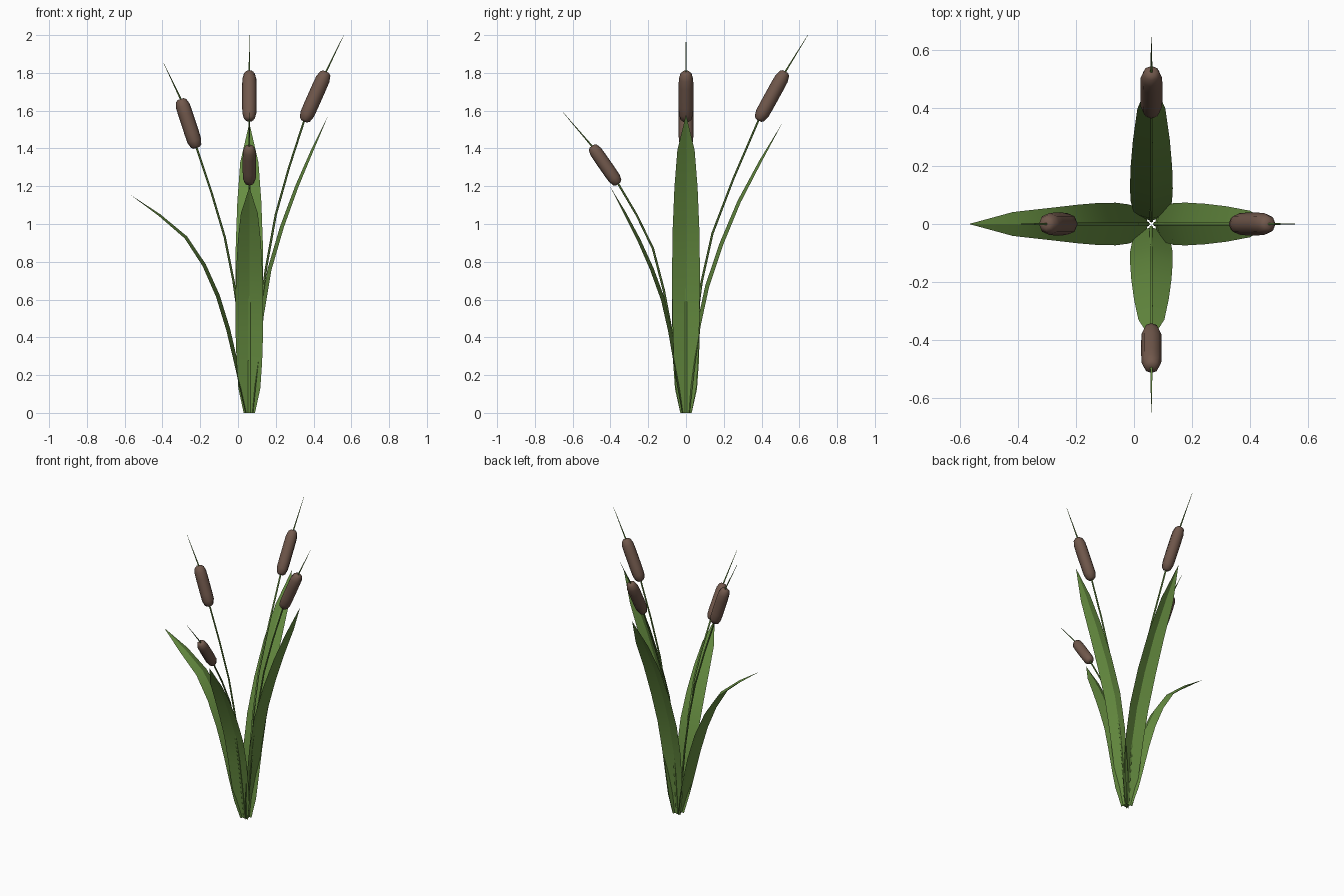
import bpy, bmesh, math
from mathutils import Vector

if "Cube" in bpy.data.objects:
    bpy.data.objects.remove(bpy.data.objects["Cube"])

CX = 0.06  # the clump grows from this x position


def material(name, rgb):
    m = bpy.data.materials.new(name)
    m.diffuse_color = (*rgb, 1)
    m.use_nodes = True
    m.node_tree.nodes["Principled BSDF"].inputs["Base Color"].default_value = m.diffuse_color
    return m


GREEN = material("leaf green", (0.135, 0.27, 0.053))
BROWN = material("seed head brown", (0.165, 0.098, 0.072))


def finish(bm, name, mat, angle):
    me = bpy.data.meshes.new(name)
    bm.to_mesh(me)
    bm.free()
    me.materials.append(mat)
    ob = bpy.data.objects.new(name, me)
    bpy.context.collection.objects.link(ob)
    bpy.ops.object.select_all(action='DESELECT')
    bpy.context.view_layer.objects.active = ob
    ob.select_set(True)
    bpy.ops.object.shade_smooth_by_angle(angle=math.radians(angle))


def place(d, r, z, s=0.0):
    """Point r outward along d, s sideways, z up."""
    return Vector((CX + d[0] * r - d[1] * s, d[1] * r + d[0] * s, max(z, 0)))


def spline(points, steps=2):
    """Smooth curve through a few (outward, height) points."""
    p = [Vector(q) for q in points]
    p = [2 * p[0] - p[1]] + p + [2 * p[-1] - p[-2]]
    out = []
    for a, b, c, e in zip(p, p[1:], p[2:], p[3:]):
        for i in range(steps):
            t = i / steps
            out.append(b + (c - a) * t / 2 + (2 * a - 5 * b + 4 * c - e) * t * t / 2
                       + (3 * b - a - 3 * c + e) * t ** 3 / 2)
    return out + [p[-2]]


def tangents(path):
    n = len(path)
    return [(path[min(i + 1, n - 1)] - path[max(i - 1, 0)]).normalized() for i in range(n)]


def tube(name, d, path, radii, sides, mat, angle):
    """Round tube along an (outward, height) path."""
    bm = bmesh.new()
    rings = []
    for (r, z), t, rad in zip(path, tangents(path), radii):
        ring = []
        for k in range(sides):
            a = 2 * math.pi * k / sides
            u, s = rad * math.cos(a), rad * math.sin(a)
            ring.append(bm.verts.new(place(d, r + t.y * u, z - t.x * u, s)))
        rings.append(ring)
    for a, b in zip(rings, rings[1:]):
        for k in range(sides):
            j = (k + 1) % sides
            bm.faces.new((a[k], a[j], b[j], b[k]))
    bm.faces.new(rings[0][::-1])
    bm.faces.new(rings[-1])
    bmesh.ops.recalc_face_normals(bm, faces=bm.faces)
    finish(bm, name, mat, angle)


def leaf(name, d, path):
    """Blade folded along its midrib, edges bent outward, pointed tip."""
    bm = bmesh.new()
    rows = []
    for (r, z), t in zip(path, tangents(path)):
        f = z / path[-1].y
        w = min(0.03 + 0.3 * f, 0.074 * math.sqrt(max(0, 1 - ((f - 0.45) / 0.55) ** 2)))
        row = []
        for side in (-1, 0, 1):
            u = w * (0.17 if side else -0.12)
            row.append(bm.verts.new(place(d, r + t.y * u, z - t.x * u, side * w)))
        rows.append(row)
    for a, b in zip(rows, rows[1:]):
        for k in (0, 1):
            bm.faces.new((a[k], a[k + 1], b[k + 1], b[k]))
    bmesh.ops.remove_doubles(bm, verts=bm.verts, dist=0.0005)
    finish(bm, name, GREEN, 27)


# side: direction, leaf path, stalk path up to the head, head top, tip, head radius
PLANTS = {
    "right": ((1, 0), [(.04, .3), (.105, .76), (.25, 1.2), (.42, 1.58)],
              [(.05, .48), (.14, 1.05), (.288, 1.54)], (.408, 1.81), (.5, 2), .039),
    "left": ((-1, 0), [(.07, .27), (.165, .62), (.335, .93), (.63, 1.155)],
             [(.05, .46), (.13, .93), (.278, 1.4)], (.365, 1.665), (.455, 1.855), .039),
    "back": ((0, 1), [(.04, .28), (.11, .67), (.28, 1.12), (.51, 1.535)],
             [(.05, .45), (.14, .95), (.382, 1.545)], (.528, 1.81), (.645, 2), .038),
    "front": ((0, -1), [(.055, .27), (.12, .6), (.25, .92), (.4, 1.195)],
              [(.075, .42), (.175, .87), (.357, 1.21)], (.5, 1.415), (.65, 1.59), .035),
}

for side, (d, blade, stem, top, tip, rad) in PLANTS.items():
    leaf(side + "_leaf", d, spline([(.015, 0)] + blade))

    # stalk runs through the head and ends in a thin spike
    path = spline([(.012, 0)] + stem)
    radii = [.007 - .002 * i / len(path) for i in range(len(path))] + [.0045, .0008]
    tube(side + "_stalk", d, path + [Vector(top), Vector(tip)], radii, 6, GREEN, 60)

    # brown seed head with rounded ends
    a, b = Vector(stem[-1]), Vector(top)
    fr = [.5 - .488 * math.cos(math.pi * i / 8) for i in range(9)]
    tube(side + "_seed_head", d, [a.lerp(b, f) for f in fr],
         [rad * math.sqrt(1 - abs(2 * f - 1) ** 8) for f in fr], 8, BROWN, 50)
